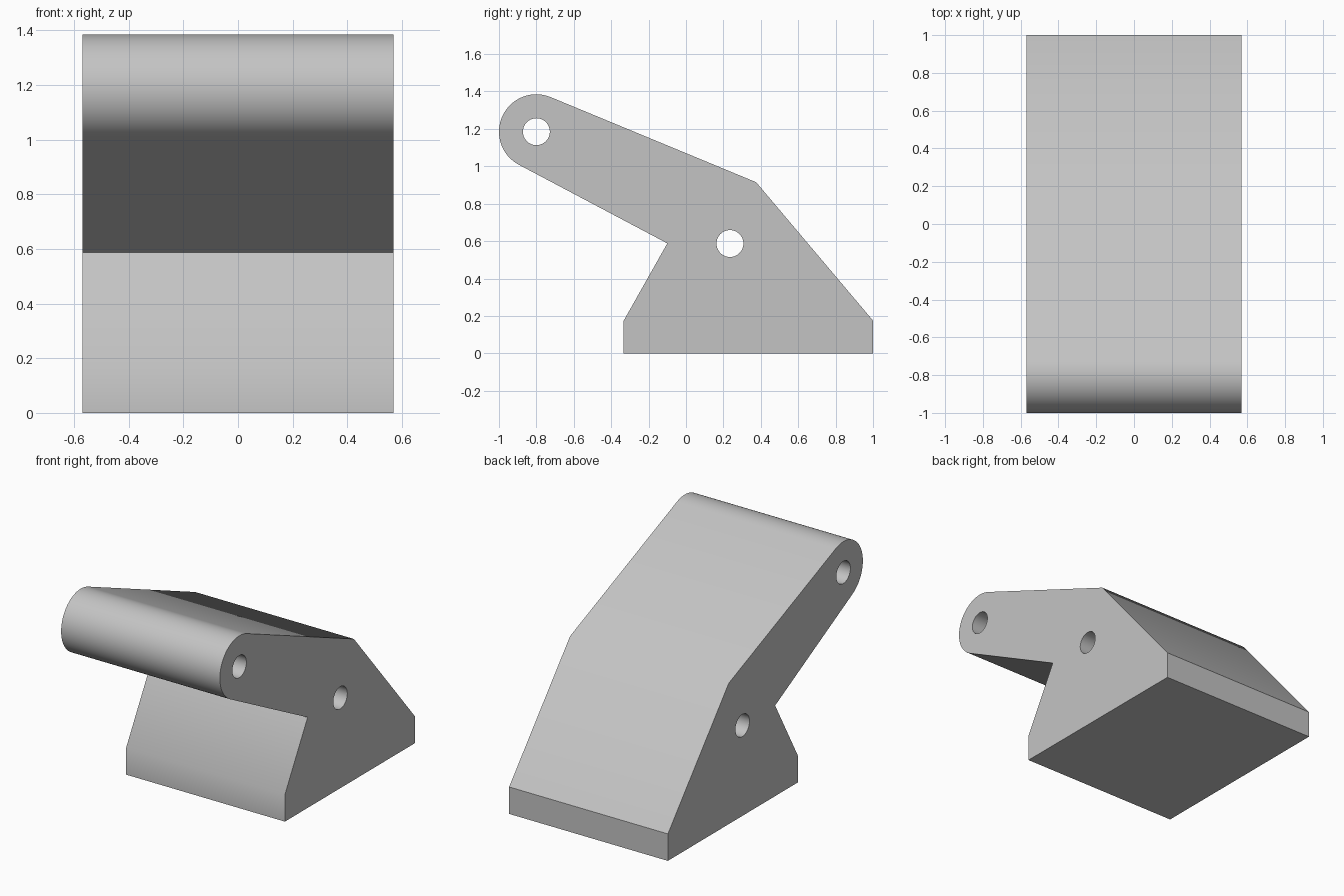
import bpy
import bmesh
from math import cos, sin, radians
from mathutils import Vector

cube = bpy.data.objects.get("Cube")
if cube:
    bpy.data.objects.remove(cube, do_unlink=True)

HALF_WIDTH = 0.57
ARM_PIVOT = (-0.8, 1.185)
BASE_PIVOT = (0.235, 0.587)
ARM_RADIUS = 0.2
HOLE_RADIUS = 0.072


def arc(centre, radius, start, end, steps):
    """Points (y, z) along an arc, angles in degrees."""
    angles = [radians(start + (end - start) * i / steps) for i in range(steps + 1)]
    return [(centre[0] + radius * cos(a), centre[1] + radius * sin(a)) for a in angles]


def add_loop(bm, points):
    """Closed ring of edges in the side plane."""
    verts = [bm.verts.new((-HALF_WIDTH, y, z)) for y, z in points]
    return [bm.edges.new((v, verts[i - 1])) for i, v in enumerate(verts)]


# Grey material
grey = bpy.data.materials.new("light_grey")
grey.use_nodes = True
colour = (0.55, 0.55, 0.55, 1)
grey.diffuse_color = colour
grey.node_tree.nodes["Principled BSDF"].inputs["Base Color"].default_value = colour

# Side outline: base foot, rounded arm end, sloping back
outline = [(-0.333, 0), (1, 0), (1, 0.175), (0.375, 0.915)]
outline += arc(ARM_PIVOT, ARM_RADIUS, 67.5, 242, 32)
outline += [(-0.1, 0.588), (-0.333, 0.175)]

# Fill the outline around the two pivot holes, then extrude across the width
bm = bmesh.new()
edges = add_loop(bm, outline)
for pivot in (ARM_PIVOT, BASE_PIVOT):
    edges += add_loop(bm, arc(pivot, HOLE_RADIUS, 0, 360, 40)[:-1])
bmesh.ops.triangle_fill(bm, edges=edges, use_beauty=True, normal=Vector((-1, 0, 0)))
result = bmesh.ops.extrude_face_region(bm, geom=bm.faces[:], use_keep_orig=True)
moved = [g for g in result["geom"] if isinstance(g, bmesh.types.BMVert)]
bmesh.ops.translate(bm, verts=moved, vec=(2 * HALF_WIDTH, 0, 0))
bmesh.ops.recalc_face_normals(bm, faces=bm.faces[:])

mesh = bpy.data.meshes.new("bracket_body")
bm.to_mesh(mesh)
bm.free()
mesh.materials.append(grey)
body = bpy.data.objects.new("bracket_body", mesh)
bpy.context.collection.objects.link(body)

# Smooth the rounded end, bores and shallow bends
bpy.ops.object.select_all(action="DESELECT")
body.select_set(True)
bpy.context.view_layer.objects.active = body
bpy.ops.object.shade_smooth_by_angle(angle=radians(35))
